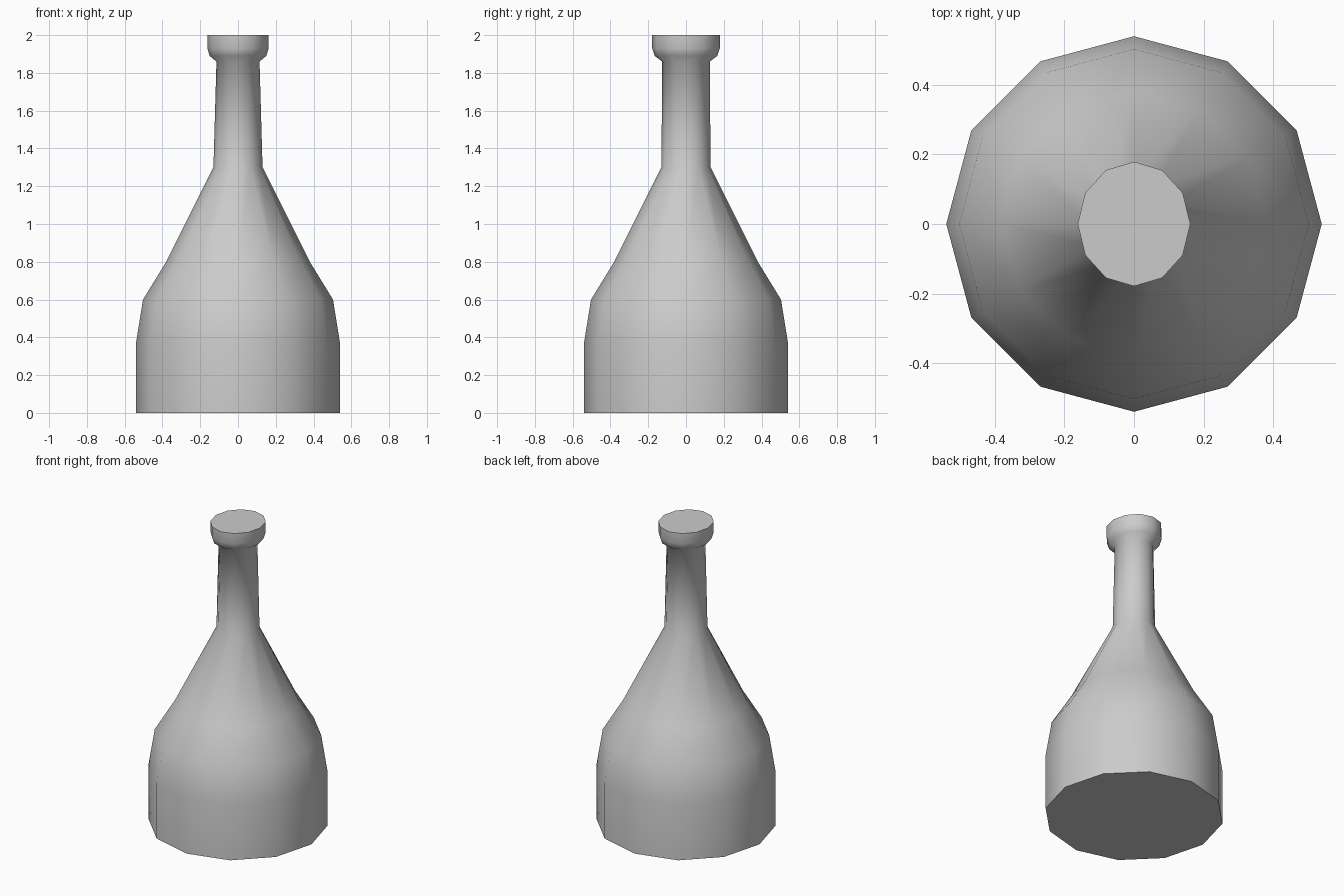
import bpy, bmesh
from math import cos, sin, tau

if "Cube" in bpy.data.objects:
    bpy.data.objects.remove(bpy.data.objects["Cube"])

SIDES = 12

# Bottle outline: (height, x radius, y radius); the lip is slightly oval
profile = [
    (0.00, 0.54, 0.54), (0.37, 0.54, 0.54),       # straight body
    (0.60, 0.503, 0.503), (0.80, 0.38, 0.38),     # shoulder
    (1.30, 0.13, 0.13),                           # neck base
    (1.86, 0.114, 0.126),                         # neck top
    (1.89, 0.15, 0.166), (1.93, 0.162, 0.179),    # lip flare
    (2.00, 0.162, 0.179),                         # rim
]

bm = bmesh.new()
rings = [[bm.verts.new((rx * cos(tau * i / SIDES), ry * sin(tau * i / SIDES), z))
          for i in range(SIDES)] for z, rx, ry in profile]

# Smooth walls between neighbouring rings
for low, high in zip(rings, rings[1:]):
    for i in range(SIDES):
        j = (i + 1) % SIDES
        bm.faces.new((low[i], low[j], high[j], high[i])).smooth = True

# Flat base and top, with crisp borders
for ring in (rings[0][::-1], rings[-1]):
    cap = bm.faces.new(ring)
    for edge in cap.edges:
        edge.smooth = False

bmesh.ops.recalc_face_normals(bm, faces=bm.faces)
mesh = bpy.data.meshes.new("bottle")
bm.to_mesh(mesh)
bm.free()
bottle = bpy.data.objects.new("bottle", mesh)
bpy.context.collection.objects.link(bottle)
